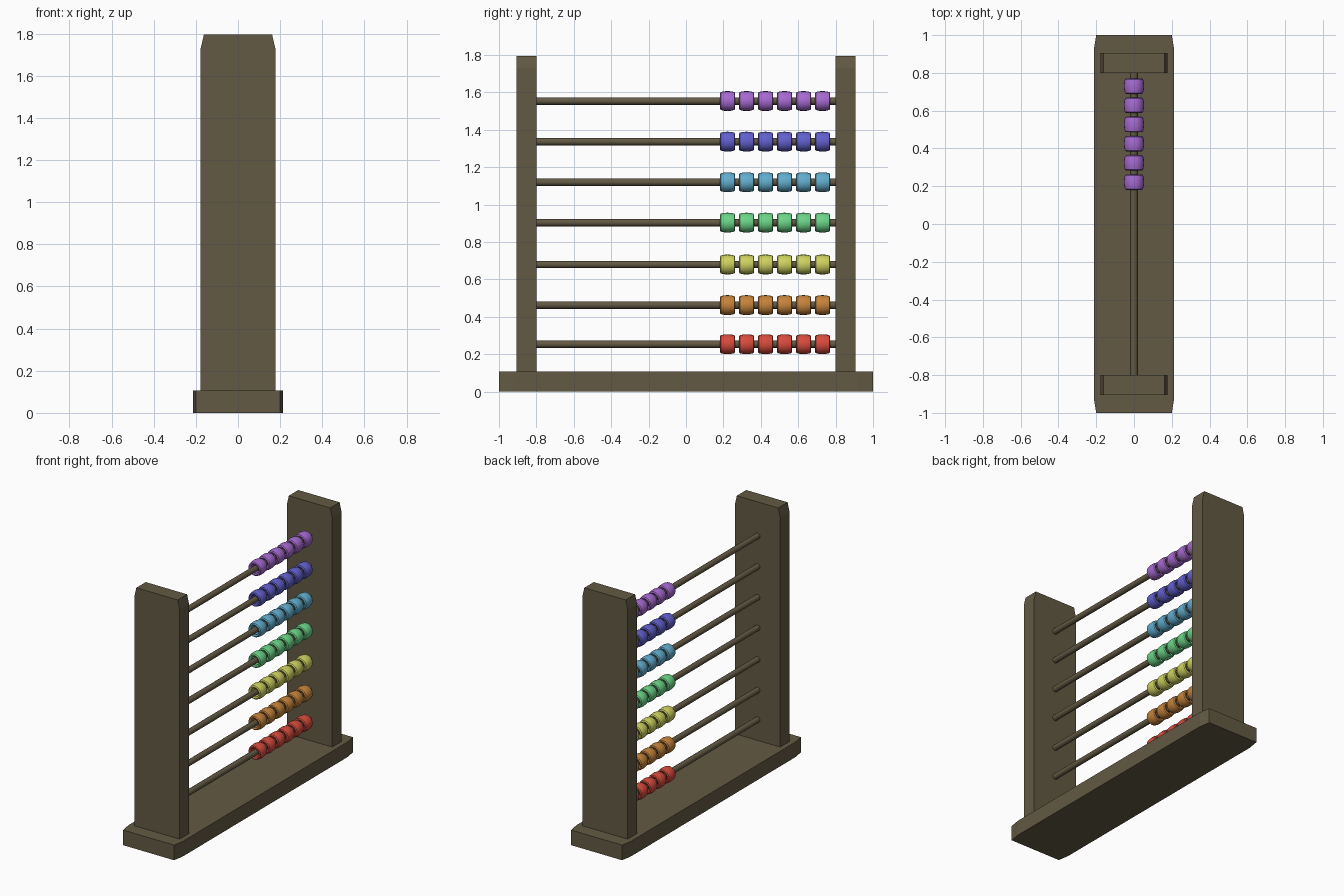
import bpy, bmesh, math
from mathutils import Matrix

if "Cube" in bpy.data.objects:
    bpy.data.objects.remove(bpy.data.objects["Cube"])


def material(name, rgb):
    m = bpy.data.materials.new(name)
    m.diffuse_color = (*[(c / 255) ** 2.2 for c in rgb], 1)
    m.use_nodes = True
    m.node_tree.nodes["Principled BSDF"].inputs["Base Color"].default_value = m.diffuse_color
    return m


def finish(bm, name, mat, smooth=False):
    bmesh.ops.recalc_face_normals(bm, faces=bm.faces)
    me = bpy.data.meshes.new(name)
    bm.to_mesh(me)
    bm.free()
    me.materials.append(mat)
    ob = bpy.data.objects.new(name, me)
    bpy.context.collection.objects.link(ob)
    if smooth:
        bpy.ops.object.select_all(action='DESELECT')
        ob.select_set(True)
        bpy.context.view_layer.objects.active = ob
        bpy.ops.object.shade_smooth_by_angle(angle=math.radians(40))
    return ob


def prism(name, outline, direction, mat):
    """Extrude a closed outline into a solid board."""
    bm = bmesh.new()
    face = bm.faces.new([bm.verts.new(p) for p in outline])
    ext = bmesh.ops.extrude_face_region(bm, geom=[face])
    bmesh.ops.translate(bm, vec=direction,
                        verts=[v for v in ext['geom'] if isinstance(v, bmesh.types.BMVert)])
    return finish(bm, name, mat)


def lathe(name, profile, y, z, mat, steps):
    """Spin a closed (radius, y) profile about the rod axis."""
    bm = bmesh.new()
    vs = [bm.verts.new((r, py, 0)) for r, py in profile]
    es = [bm.edges.new((vs[i], vs[(i + 1) % len(vs)])) for i in range(len(vs))]
    bmesh.ops.spin(bm, geom=vs + es, cent=(0, 0, 0), axis=(0, 1, 0),
                   angle=math.tau, steps=steps)
    bmesh.ops.remove_doubles(bm, verts=bm.verts, dist=1e-5)
    ob = finish(bm, name, mat, True)
    ob.location = (0, y, z)
    return ob


wood = material("wood", (99, 90, 70))

# Base board with clipped corners
prism("base", [(-0.2, -1, 0), (0.2, -1, 0), (0.213, -0.92, 0), (0.213, 0.92, 0),
               (0.2, 1, 0), (-0.2, 1, 0), (-0.213, 0.92, 0), (-0.213, -0.92, 0)],
      (0, 0, 0.107), wood)

# Two uprights with clipped top corners
for name, y in (("left_upright", -0.905), ("right_upright", 0.8)):
    prism(name, [(-0.177, y, 0.1), (0.177, y, 0.1), (0.177, y, 1.73),
                 (0.162, y, 1.795), (-0.162, y, 1.795), (-0.177, y, 1.73)],
          (0, 0.105, 0), wood)

# Rods, each carrying six barrel-shaped beads pushed to one side
rows = [("red", 0.254, (214, 76, 62)), ("orange", 0.463, (196, 130, 62)),
        ("yellow", 0.68, (205, 208, 95)), ("green", 0.904, (108, 212, 135)),
        ("cyan", 1.12, (98, 172, 205)), ("blue", 1.337, (98, 96, 205)),
        ("purple", 1.554, (165, 106, 208))]
bead_profile = [(0.03, -0.036), (0.041, -0.041), (0.048, -0.036), (0.052, -0.018),
                (0.053, 0), (0.052, 0.018), (0.048, 0.036), (0.041, 0.041),
                (0.03, 0.036)]
for color, z, rgb in rows:
    bm = bmesh.new()
    bmesh.ops.create_cone(bm, cap_ends=True, segments=16, radius1=0.02, radius2=0.02,
                          depth=1.64, matrix=Matrix.Translation((0, 0, z))
                          @ Matrix.Rotation(math.pi / 2, 4, 'X'))
    finish(bm, color + "_rod", wood, True)
    mat = material(color, rgb)
    for i in range(6):
        lathe(f"{color}_bead_{i + 1}", bead_profile, 0.222 + i * 0.1016, z, mat, 20)
